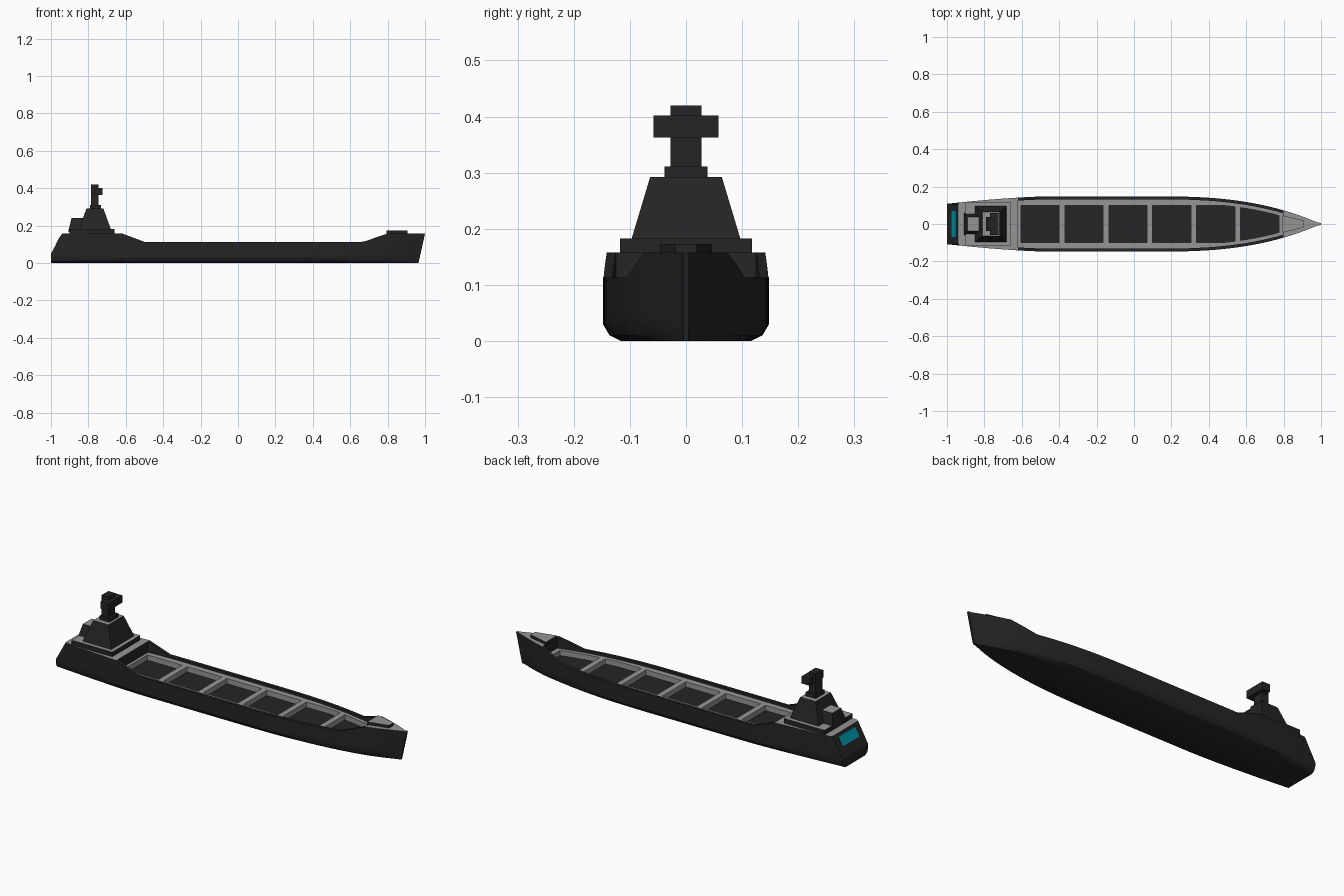
import bpy, bmesh

cube = bpy.data.objects.get("Cube")
if cube:
    bpy.data.objects.remove(cube, do_unlink=True)


def material(name, rgb):
    m = bpy.data.materials.new(name)
    m.use_nodes = True
    m.diffuse_color = (*rgb, 1)
    m.node_tree.nodes["Principled BSDF"].inputs["Base Color"].default_value = (*rgb, 1)
    return m


DARK, GREY, TEAL = range(3)
MATS = [material("charcoal paint", (0.018, 0.018, 0.018)),
        material("deck grey", (0.3, 0.3, 0.3)),
        material("teal panel", (0.0, 0.3, 0.4))]


def finish(name, bm, smooth=False):
    bmesh.ops.remove_doubles(bm, verts=bm.verts, dist=1e-5)
    bmesh.ops.recalc_face_normals(bm, faces=bm.faces)
    mesh = bpy.data.meshes.new(name)
    bm.to_mesh(mesh)
    bm.free()
    for m in MATS:
        mesh.materials.append(m)
    obj = bpy.data.objects.new(name, mesh)
    bpy.context.collection.objects.link(obj)
    if smooth:
        bpy.ops.object.select_all(action="DESELECT")
        obj.select_set(True)
        bpy.context.view_layer.objects.active = obj
        bpy.ops.object.shade_smooth_by_angle(angle=0.5)
    return obj


def prism(name, lower, upper, top=DARK, side=DARK):
    """Join two matching outlines of 3D points."""
    bm = bmesh.new()
    a = [bm.verts.new(p) for p in lower]
    b = [bm.verts.new(p) for p in upper]
    n = len(a)
    for i in range(n):
        j = (i + 1) % n
        bm.faces.new((a[i], a[j], b[j], b[i])).material_index = side
    bm.faces.new(a[::-1]).material_index = side
    bm.faces.new(b).material_index = top
    return finish(name, bm)


def rect(x0, x1, half, z):
    return [(x0, -half, z), (x1, -half, z), (x1, half, z), (x0, half, z)]


def box(name, x0, x1, half, z0, z1, top=DARK):
    return prism(name, rect(x0, x1, half, z0), rect(x0, x1, half, z1), top)


# Hull shape rules
HIGH, LOW, DECK, FLOOR = 0.158, 0.113, 0.1, 0.072
AFT, FORE = -0.62, 0.8


def breadth(s):
    if s > 0.1:
        return max(0.005, 0.148 * (1 - ((s - 0.1) / 0.9) ** 2.7))
    if s < -0.45:
        return 0.148 - 0.04 * ((-0.45 - s) / 0.55) ** 1.5
    return 0.148


def sheer(s):
    if s < -0.5:
        return LOW + (HIGH - LOW) * min(1, (-0.5 - s) / 0.12)
    return LOW + (HIGH - LOW) * min(1, max(0, (s - 0.67) / 0.13))


def section(s, deck, floor):
    b, top = breadth(s), sheer(s)
    rail = b - min(0.016, 0.3 * b)
    well = min(0.1, max(0.5 * b, b - 0.035))
    half = [(0.78 * b, 0), (0.92 * b, 0.01), (b, 0.03), (b, 0.05), (b, top),
            (rail, top), (rail, deck), (well, deck), (well, floor)]
    pts = []
    for y, z in half:
        x = s
        if s <= -1:      # sloping upper transom
            x += max(0, z - 0.05) * 0.55
        elif s > FORE:   # raked stem
            x -= 0.035 * (1 - z / HIGH) * (s - FORE) / 0.2
        pts.append((x, y, z))
    return pts


# Stations: stern castle, hold wells, forecastle
stations = [(s, HIGH, HIGH) for s in (-1, -0.93, -0.85, -0.77, -0.69, AFT)]
stations.append((AFT, DECK, DECK))
for i in range(6):
    start = -0.605 + i * 0.235
    end = start + 0.205
    stations.append((start, DECK, DECK))
    stations += [(start + (end - start) * k / 6, DECK, FLOOR) for k in range(7)]
    stations.append((end, DECK, DECK))
    if i == 0:
        stations.insert(-5, (-0.5, DECK, FLOOR))
stations.append((FORE, DECK, DECK))
stations += [(s, HIGH, HIGH) for s in (FORE, 0.84, 0.88, 0.92, 0.95, 0.98, 1)]
stations.sort(key=lambda t: t[0])

# Hull with deck, bulwarks and wells in one loft
bm = bmesh.new()
rings = []
for st in stations:
    half = section(*st)
    full = half + [(x, -y, z) for x, y, z in reversed(half)]
    rings.append([bm.verts.new(p) for p in full])
n = len(rings[0])
for (s0, d0, f0), (s1, d1, f1), r0, r1 in zip(stations, stations[1:], rings, rings[1:]):
    castle = d0 == HIGH and d1 == HIGH
    for i in range(n):
        j = (i + 1) % n
        k = min(i, n - 2 - i)
        face = bm.faces.new((r0[i], r0[j], r1[j], r1[i]))
        in_well = f0 == FLOOR and f1 == FLOOR
        if d0 == d1 and i < n - 1 and (k in (6, 7) or (k == 8 and not in_well) or (k == 4 and castle)):
            face.material_index = GREY
for ring, count in ((rings[0], 4), (rings[-1], 4)):
    for i in range(count):
        bm.faces.new((ring[i], ring[i + 1], ring[n - 2 - i], ring[n - 1 - i]))
finish("hull", bm, smooth=True)

# Forecastle platform
outline = [(0.795, -0.046), (0.905, -0.019), (0.905, 0.019), (0.795, 0.046)]
prism("forecastle_platform", [(x, y, HIGH - 0.004) for x, y in outline],
      [(x, y, 0.173) for x, y in outline], GREY)

# Stern superstructure
box("bridge_base", -0.9, -0.66, 0.118, HIGH - 0.004, 0.183, GREY)
prism("bridge_tower", rect(-0.85, -0.68, 0.097, 0.182),
      rect(-0.81, -0.72, 0.064, 0.292), GREY)
prism("aft_house", rect(-0.908, -0.8, 0.06, 0.165),
      rect(-0.89, -0.8, 0.037, 0.241), GREY)
box("mast_foot", -0.792, -0.732, 0.038, 0.291, 0.311)
box("mast", -0.785, -0.745, 0.028, 0.31, 0.42)
box("mast_cabin", -0.77, -0.724, 0.058, 0.363, 0.402)

# Teal panel laid on the sloping transom
def transom(z, lift):
    x = -1 + (z - 0.05) * 0.55
    return x - 0.876 * lift, z + 0.482 * lift


def panel(lift):
    (xa, za), (xb, zb) = transom(0.098, lift), transom(0.143, lift)
    w = 0.07
    return [(xa, -w, za), (xa, w, za), (xb, w, zb), (xb, -w, zb)]


prism("stern_panel", panel(-0.002), panel(0.002), TEAL, TEAL)
